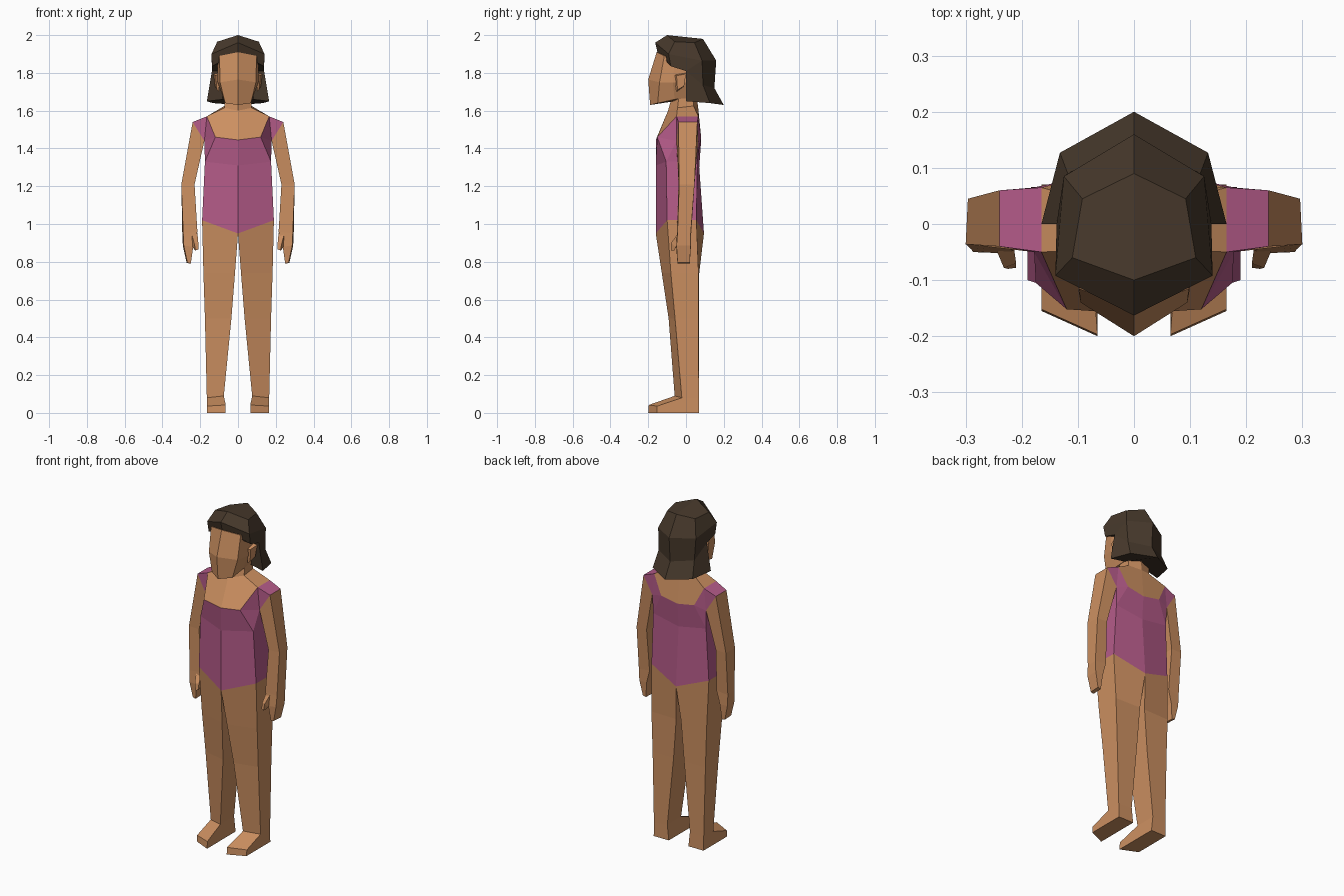
import bpy, bmesh

if "Cube" in bpy.data.objects:
    bpy.data.objects.remove(bpy.data.objects["Cube"])


def material(name, rgb):
    m = bpy.data.materials.new(name)
    m.diffuse_color = (*rgb, 1)
    m.use_nodes = True
    m.node_tree.nodes["Principled BSDF"].inputs["Base Color"].default_value = m.diffuse_color
    return m


SKIN = material("warm skin", (0.60, 0.275, 0.118))
SUIT = material("pink suit", (0.46, 0.105, 0.25))
HAIR = material("dark brown hair", (0.062, 0.040, 0.024))


def finish(name, bm, mats):
    """Mirror the right half across x = 0, weld the seam, make the object."""
    dup = bmesh.ops.duplicate(bm, geom=bm.verts[:] + bm.edges[:] + bm.faces[:])["geom"]
    for v in (g for g in dup if isinstance(g, bmesh.types.BMVert)):
        v.co.x *= -1
    bmesh.ops.reverse_faces(bm, faces=[g for g in dup if isinstance(g, bmesh.types.BMFace)])
    bmesh.ops.remove_doubles(bm, verts=bm.verts[:], dist=0.0005)
    bmesh.ops.recalc_face_normals(bm, faces=bm.faces[:])
    me = bpy.data.meshes.new(name)
    bm.to_mesh(me)
    bm.free()
    for m in mats:
        me.materials.append(m)
    bpy.context.collection.objects.link(bpy.data.objects.new(name, me))


def panels(name, points, groups, mats):
    """Named points joined into panels; one group of panels per material."""
    bm = bmesh.new()
    vs = {k: bm.verts.new(p) for k, p in points.items()}
    for index, group in enumerate(groups):
        for panel in group:
            bm.faces.new([vs[k] for k in panel.split()]).material_index = index
    finish(name, bm, mats)


def loft(name, rings, mat, closed=True, start=False, end=True):
    """Skin a row of cross-sections."""
    bm = bmesh.new()
    rows = [[bm.verts.new(p) for p in r] for r in rings]
    n = len(rows[0])
    for a, b in zip(rows, rows[1:]):
        for i in range(n if closed else n - 1):
            j = (i + 1) % n
            bm.faces.new((a[i], a[j], b[j], b[i]))
    if start:
        bm.faces.new(rows[0])
    if end:
        bm.faces.new(rows[-1])
    finish(name, bm, [mat])


# Torso with shoulder straps, bare chest and neck
torso = {
    # hips
    "F0": (0, -.16, .95), "C0": (.19, -.10, 1.02), "D0": (.19, .055, 1.02), "B0": (0, .095, .95),
    # ribs
    "F1": (0, -.16, 1.31), "C1": (.175, -.105, 1.33), "D1": (.175, .06, 1.33), "B1": (0, .07, 1.30),
    # necklines
    "F2": (0, -.16, 1.445), "C2": (.12, -.152, 1.46), "D2": (.11, .08, 1.46), "B2": (0, .08, 1.44),
    # shoulder: inner strap, outer corner, armpit
    "SF": (.165, -.05, 1.57), "SB": (.165, .065, 1.57),
    "OF": (.24, -.04, 1.54), "OB": (.24, .06, 1.54),
    "AF": (.178, -.05, 1.44), "AB": (.178, .065, 1.44),
    # neck base and top
    "F4": (0, -.095, 1.60), "C4": (.072, -.045, 1.615), "D4": (.072, .04, 1.625), "B4": (0, .065, 1.61),
    "F5": (0, -.07, 1.69), "C5": (.07, -.035, 1.69), "D5": (.07, .04, 1.69), "B5": (0, .055, 1.69),
}
skin_panels = ["F2 C2 SF C4 F4", "B2 D2 SB D4 B4", "SF SB D4 C4",
               "F4 C4 C5 F5", "C4 D4 D5 C5", "D4 B4 B5 D5"]
suit_panels = ["F0 C0 C1 F1", "C0 D0 D1 C1", "D0 B0 B1 D1",
               "F1 C1 C2 F2", "D1 B1 B2 D2", "C1 AF C2", "D1 D2 AB", "C1 D1 AB AF",
               "C2 AF SF", "D2 SB AB", "SF AF OF", "SB OB AB", "SF OF OB SB"]
panels("torso", torso, [skin_panels, suit_panels], [SKIN, SUIT])

# Legs, hip to ankle (inner front, outer front, outer back, inner back)
ankle = [(.075, -.06, .09), (.165, -.022, .08), (.165, .068, .08), (.075, .07, .09)]
loft("legs", [
    [torso[k] for k in ("F0", "C0", "D0", "B0")],
    [(.016, -.128, .74), (.183, -.08, .74), (.183, .066, .74), (.016, .07, .74)],
    [(.035, -.092, .50), (.175, -.058, .50), (.175, .066, .50), (.035, .068, .50)],
    ankle], SKIN, end=False)

# Feet, with slanted toes
foot = dict(zip("abcd", ankle))
foot.update(e=(.065, -.197, .042), f=(.165, -.152, .036),
            g=(.065, -.2, 0), h=(.165, -.155, 0), i=(.165, .07, 0), j=(.065, .07, 0))
panels("feet", foot, [["a b f e", "e f h g", "b c i h f", "c d j i", "d a e g j", "g h i j"]], [SKIN])

# Arms running into mitten hands
loft("arms", [
    [torso[k] for k in ("AF", "OF", "OB", "AB")],
    [(.230, -.04, 1.21), (.30, -.036, 1.21), (.296, .045, 1.21), (.230, .045, 1.21)],
    [(.215, -.048, .96), (.29, -.045, .95), (.295, .025, .95), (.222, .028, .96)],
    [(.237, -.052, .88), (.287, -.05, .885), (.292, .025, .885), (.243, .026, .88)],
    [(.250, -.045, .79), (.268, -.045, .795), (.272, .02, .795), (.252, .02, .79)]], SKIN)

# Thumbs
loft("thumbs", [
    [(.215, -.035, .955), (.245, -.047, .945), (.25, -.035, .89), (.226, -.02, .90)],
    [(.210, -.07, .90), (.232, -.078, .90), (.238, -.055, .875), (.214, -.045, .885)],
    [(.210, -.078, .865), (.225, -.08, .86), (.228, -.062, .86), (.212, -.06, .865)]], SKIN)

# Head: half rings from face ridge to back of skull
loft("head", [
    [(0, -.19, 1.63), (.068, -.15, 1.64), (.075, -.06, 1.66), (.07, .05, 1.67), (0, .07, 1.67)],
    [(0, -.2, 1.765), (.095, -.14, 1.75), (.108, -.07, 1.75), (.105, .05, 1.75), (0, .11, 1.75)],
    [(0, -.155, 1.91), (.098, -.115, 1.89), (.108, -.06, 1.86), (.10, .05, 1.88), (0, .11, 1.88)]],
    SKIN, closed=False, start=True)

# Ears
loft("ears", [
    [(.10, -.065, 1.79), (.10, 0, 1.80), (.10, -.01, 1.73), (.10, -.05, 1.70)],
    [(.118, -.05, 1.785), (.128, 0, 1.795), (.122, -.01, 1.73), (.112, -.045, 1.71)]], SKIN)

# Bobbed hair: crown, brow band, fringe edge, flared ends
hair = {
    "F0": (0, -.10, 2.0), "S0": (.11, -.06, 1.965), "D0": (.092, .045, 1.96), "B0": (0, .09, 1.98),
    "F1": (0, -.163, 1.96), "S1": (.14, -.092, 1.90), "D1": (.125, .085, 1.865), "B1": (0, .16, 1.865),
    "F2": (0, -.15, 1.905), "S2": (.138, -.08, 1.835), "M2": (.138, 0, 1.81),
    "D2": (.118, .09, 1.735), "B2": (0, .15, 1.72),
    "M3": (.165, 0, 1.65), "D3": (.132, .127, 1.64), "B3": (0, .2, 1.63),
    # inside edges against the head
    "I3": (.08, .01, 1.66), "J3": (0, .06, 1.67), "I2": (.10, 0, 1.81),
    "K2": (.095, -.11, 1.87), "L2": (0, -.145, 1.905),
}
panels("hair", hair, [[
    "F0 S0 D0 B0", "F0 F1 S1 S0", "S0 S1 D1 D0", "D0 D1 B1 B0",
    "F1 F2 S2 S1", "S1 S2 M2 D1", "D1 M2 D2", "D1 D2 B2 B1",
    "M2 M3 D3 D2", "D2 D3 B3 B2", "M2 I2 I3 M3", "M3 I3 J3 B3 D3",
    "S2 K2 I2 M2", "F2 L2 K2 S2"]], [HAIR])
